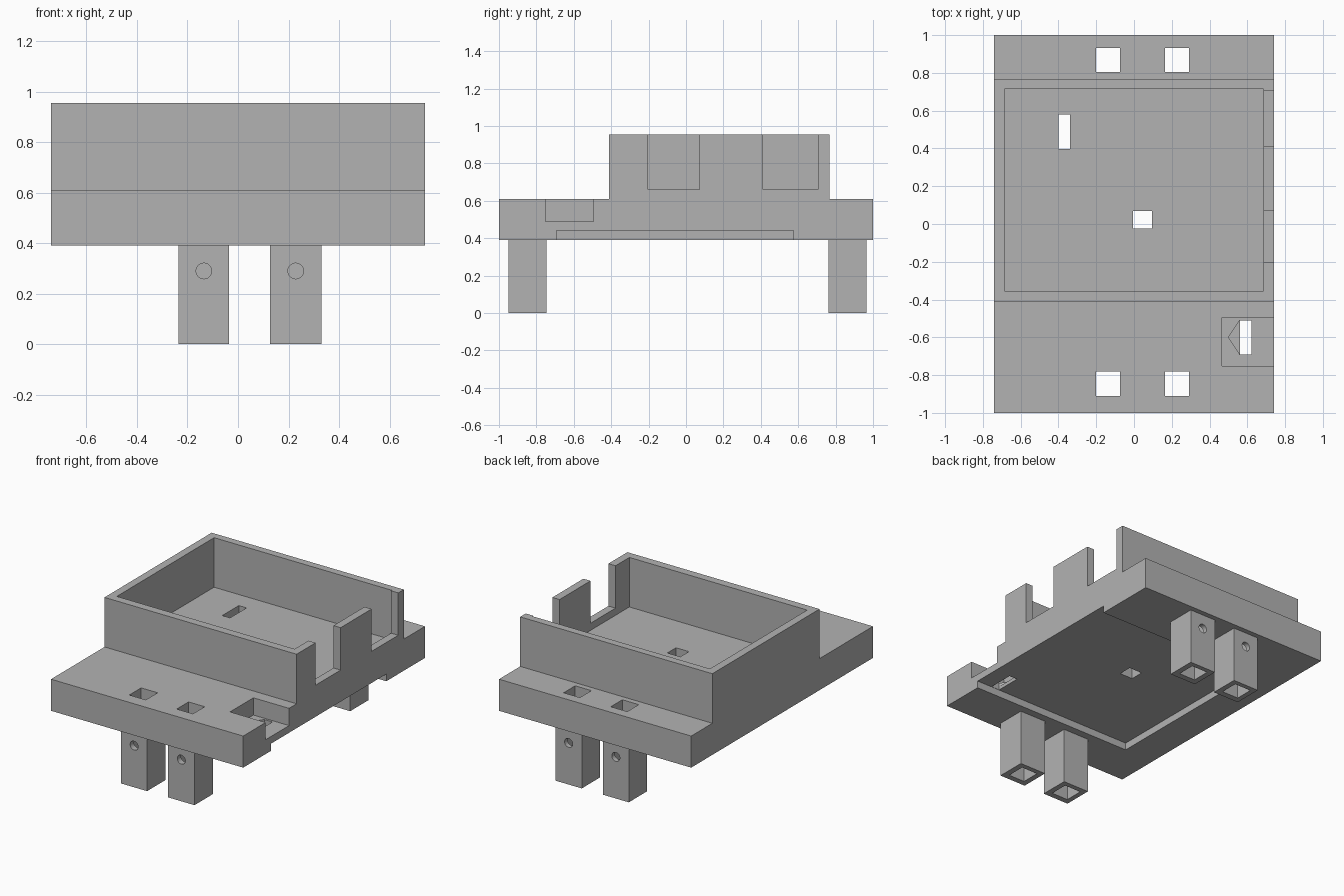
import bpy, bmesh, math
from mathutils import Matrix

cube = bpy.data.objects.get("Cube")
if cube:
    bpy.data.objects.remove(cube, do_unlink=True)

grey = bpy.data.materials.new("plain grey")
grey.use_nodes = True
grey.diffuse_color = (0.45, 0.45, 0.45, 1)
grey.node_tree.nodes["Principled BSDF"].inputs["Base Color"].default_value = (0.45, 0.45, 0.45, 1)


def make_object(name, bm):
    bmesh.ops.recalc_face_normals(bm, faces=bm.faces)
    mesh = bpy.data.meshes.new(name)
    bm.to_mesh(mesh)
    bm.free()
    mesh.materials.append(grey)
    obj = bpy.data.objects.new(name, mesh)
    bpy.context.collection.objects.link(obj)
    return obj


def prism(name, points, offset):
    """Extrude a closed outline of 3D points along an offset."""
    bm = bmesh.new()
    face = bm.faces.new([bm.verts.new(p) for p in points])
    grown = bmesh.ops.extrude_face_region(bm, geom=[face], use_keep_orig=True)
    verts = [v for v in grown["geom"] if isinstance(v, bmesh.types.BMVert)]
    bmesh.ops.translate(bm, verts=verts, vec=offset)
    return make_object(name, bm)


def box(name, x, y, z):
    outline = [(x[0], y[0], z[0]), (x[1], y[0], z[0]), (x[1], y[1], z[0]), (x[0], y[1], z[0])]
    return prism(name, outline, (0, 0, z[1] - z[0]))


def rod(name, x, y, z, radius, length):
    """Cylinder along y."""
    bm = bmesh.new()
    bmesh.ops.create_cone(bm, cap_ends=True, segments=32, radius1=radius, radius2=radius, depth=length,
                          matrix=Matrix.Translation((x, y, z)) @ Matrix.Rotation(math.pi / 2, 4, "X"))
    return make_object(name, bm)


def carve(obj, cutters):
    """Subtract the cutters, keep the result and remove the cutters."""
    for cutter in cutters:
        cutter.hide_render = True
        mod = obj.modifiers.new("cut", "BOOLEAN")
        mod.operation = "DIFFERENCE"
        mod.solver = "EXACT"
        mod.object = cutter
    bpy.context.view_layer.update()
    graph = bpy.context.evaluated_depsgraph_get()
    result = bpy.data.meshes.new_from_object(obj.evaluated_get(graph))
    obj.modifiers.clear()
    obj.data = result
    for cutter in cutters:
        bpy.data.objects.remove(cutter, do_unlink=True)


HALF, BOTTOM, DECK, TOP = 0.74, 0.39, 0.61, 0.955
OUT = 0.85   # cutters overshoot the +x side to here

# Body: stepped side profile drawn across the full width
profile = [(-1, BOTTOM), (1, BOTTOM), (1, DECK), (0.767, DECK),
           (0.767, TOP), (-0.412, TOP), (-0.412, DECK), (-1, DECK)]
body = prism("tray_body", [(-HALF, y, z) for y, z in profile], (2 * HALF, 0, 0))

# Leg layout: (leg y range, channel y range, outer face y)
leg_columns = [((-0.235, -0.035), (-0.2, -0.073)), ((0.127, 0.33), (0.165, 0.29))]
leg_rows = [("front", (-0.95, -0.745), (-0.91, -0.78), -0.95),
            ("back", (0.763, 0.965), (0.805, 0.932), 0.965)]

cutters = [
    box("cavity", (-0.685, 0.685), (-0.355, 0.715), (DECK, 1.1)),
    box("front_notch", (0.6, OUT), (-0.203, 0.072), (0.66, 1.1)),
    box("back_notch", (0.6, OUT), (0.413, 0.706), (0.66, 1.1)),
    box("side_pocket", (0.465, OUT), (-0.752, -0.495), (0.49, 0.8)),
    box("underside_recess", (-0.51, OUT), (-0.692, 0.575), (0.2, 0.44)),
    box("pocket_slot", (0.56, 0.623), (-0.69, -0.51), (0.3, 0.55)),
    box("cavity_slot", (-0.4, -0.34), (0.398, 0.58), (0.3, 0.7)),
    box("centre_hole", (-0.005, 0.095), (-0.025, 0.07), (0.3, 0.7)),
    prism("slot_point", [(0.57, -0.69, 0.465), (0.57, -0.51, 0.465), (0.56, -0.51, 0.465),
                         (0.5, -0.6, 0.465), (0.56, -0.69, 0.465)], (0, 0, 0.1)),
]
for _, channel_x in leg_columns:
    for _, _, channel_y, _ in leg_rows:
        cutters.append(box("channel", channel_x, channel_y, (0.3, 0.7)))
carve(body, cutters)

# Hollow square legs, each with a round hole through its outer wall
for side, (leg_x, channel_x) in zip(("right", "left"), leg_columns):
    for row, leg_y, channel_y, outer in leg_rows:
        leg = box(f"{row}_{side}_leg", leg_x, leg_y, (0, BOTTOM))
        carve(leg, [box("channel", channel_x, channel_y, (-0.1, 0.5)),
                    rod("pin_hole", sum(leg_x) / 2, outer, 0.29, 0.031, 0.12)])
